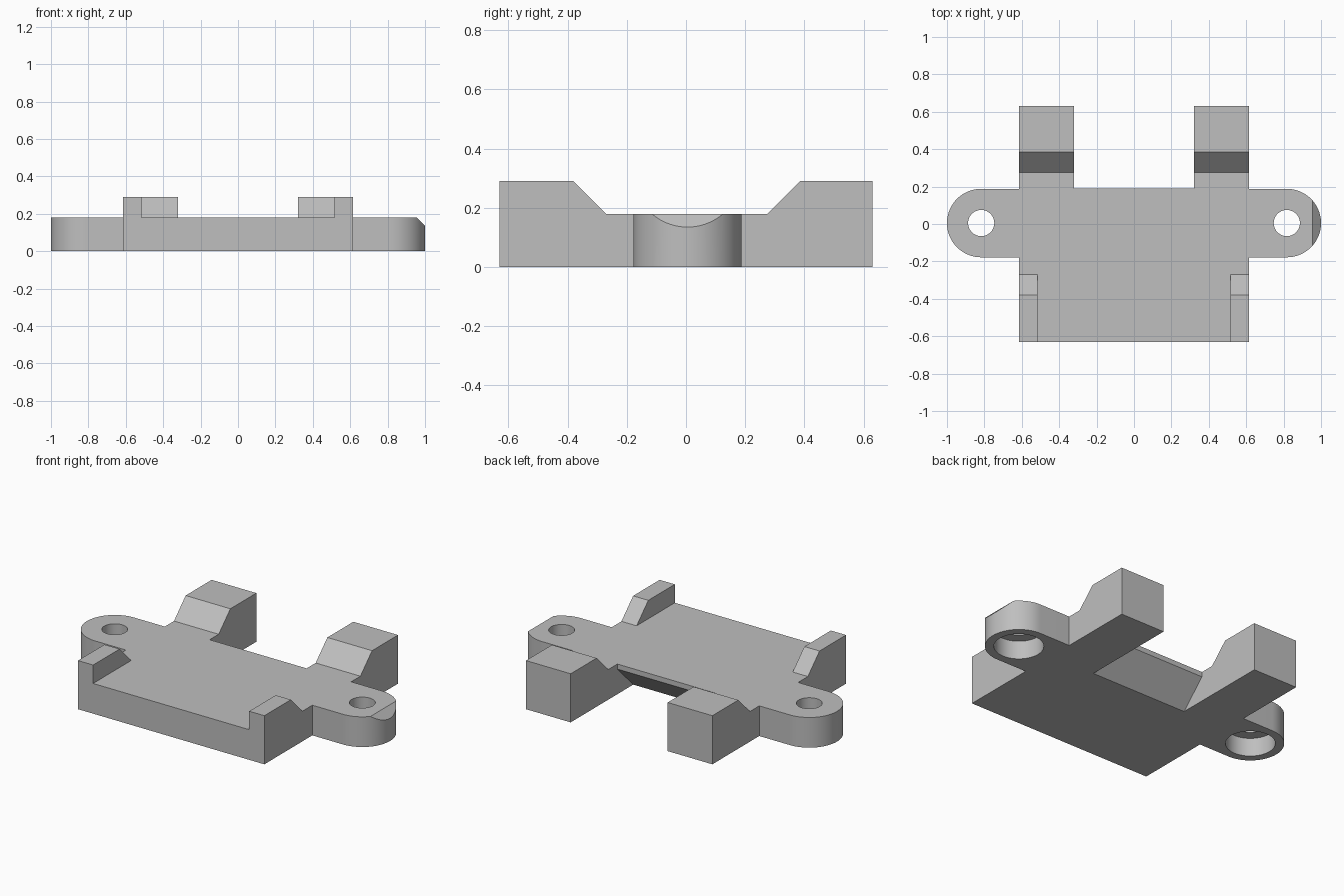
import bpy, bmesh, math
from mathutils import Vector

if "Cube" in bpy.data.objects:
    bpy.data.objects.remove(bpy.data.objects["Cube"], do_unlink=True)

TOP, RAISED = 0.18, 0.29          # plate and raised block heights
HALF, BACK, FRONT = 0.615, 0.63, -0.63
LUG_X, LUG_Y, LUG_R = 0.817, 0.005, 0.183

grey = bpy.data.materials.new("plain grey")
grey.use_nodes = True
grey.diffuse_color = (0.52, 0.52, 0.52, 1)
grey.node_tree.nodes["Principled BSDF"].inputs["Base Color"].default_value = (0.52, 0.52, 0.52, 1)


def prism(name, points, sweep):
    """Closed 3D outline swept along a vector."""
    bm = bmesh.new()
    face = bm.faces.new([bm.verts.new(p) for p in points])
    ext = bmesh.ops.extrude_face_region(bm, geom=[face])["geom"]
    bmesh.ops.translate(bm, vec=Vector(sweep),
                        verts=[g for g in ext if isinstance(g, bmesh.types.BMVert)])
    bmesh.ops.recalc_face_normals(bm, faces=bm.faces)
    mesh = bpy.data.meshes.new(name)
    bm.to_mesh(mesh)
    bm.free()
    mesh.materials.append(grey)
    ob = bpy.data.objects.new(name, mesh)
    bpy.context.collection.objects.link(ob)
    return ob


def side_profile(name, yz, x0, x1):
    return prism(name, [(x0, y, z) for y, z in yz], (x1 - x0, 0, 0))


def disc(name, x, radius, z0, z1, n=64):
    ring = [(x + radius * math.cos(2 * math.pi * i / n),
             LUG_Y + radius * math.sin(2 * math.pi * i / n), z0) for i in range(n)]
    return prism(name, ring, (0, 0, z1 - z0))


def combine(target, part, operation):
    """Join or cut a part, then drop the helper."""
    part.hide_render = True
    mod = target.modifiers.new("bool", 'BOOLEAN')
    mod.operation, mod.solver, mod.object = operation, 'EXACT', part
    bpy.context.view_layer.objects.active = target
    bpy.ops.object.modifier_apply(modifier=mod.name)
    bpy.data.objects.remove(part, do_unlink=True)


# Central plate, undercut along its rear edge
bracket = side_profile("mounting_bracket",
                       [(FRONT, 0), (0.04, 0), (0.19, 0.15), (0.19, TOP), (FRONT, TOP)],
                       -0.4, 0.4)

for s in (-1, 1):
    # Side rail with raised rear arm
    combine(bracket, side_profile("rear_arm",
            [(FRONT, 0), (BACK, 0), (BACK, RAISED), (0.385, RAISED), (0.275, TOP), (FRONT, TOP)],
            s * 0.32, s * HALF), 'UNION')
    # Narrow raised front corner
    combine(bracket, side_profile("front_corner",
            [(FRONT, 0.05), (FRONT, RAISED), (-0.38, RAISED), (-0.27, TOP), (-0.27, 0.05)],
            s * 0.515, s * HALF), 'UNION')
    # Rounded screw lug
    n = 48
    outline = [(s * 0.5, LUG_Y - LUG_R, 0)]
    outline += [(s * (LUG_X + LUG_R * math.cos(a)), LUG_Y + LUG_R * math.sin(a), 0)
                for a in (math.pi * (i / n - 0.5) for i in range(n + 1))]
    outline += [(s * 0.5, LUG_Y + LUG_R, 0)]
    combine(bracket, prism("screw_lug", outline, (0, 0, TOP)), 'UNION')
    # Through hole and wide recess from below
    combine(bracket, disc("screw_hole", s * LUG_X, 0.07, -0.1, 0.4), 'DIFFERENCE')
    combine(bracket, disc("screw_recess", s * LUG_X, 0.135, -0.1, 0.11), 'DIFFERENCE')

# Bevelled tip on the left lug
combine(bracket, prism("tip_cutter", [(0.935, -0.4, 0.2), (1.035, -0.4, 0.1), (1.035, -0.4, 0.2)],
                       (0, 0.8, 0)), 'DIFFERENCE')

# Merge coplanar faces and shade the round walls smooth
bm = bmesh.new()
bm.from_mesh(bracket.data)
bmesh.ops.remove_doubles(bm, verts=bm.verts, dist=0.0001)
bmesh.ops.dissolve_limit(bm, angle_limit=0.01, verts=bm.verts, edges=bm.edges)
bm.to_mesh(bracket.data)
bm.free()
bpy.ops.object.select_all(action='DESELECT')
bracket.select_set(True)
bpy.context.view_layer.objects.active = bracket
bpy.ops.object.shade_smooth_by_angle(angle=math.radians(25))
